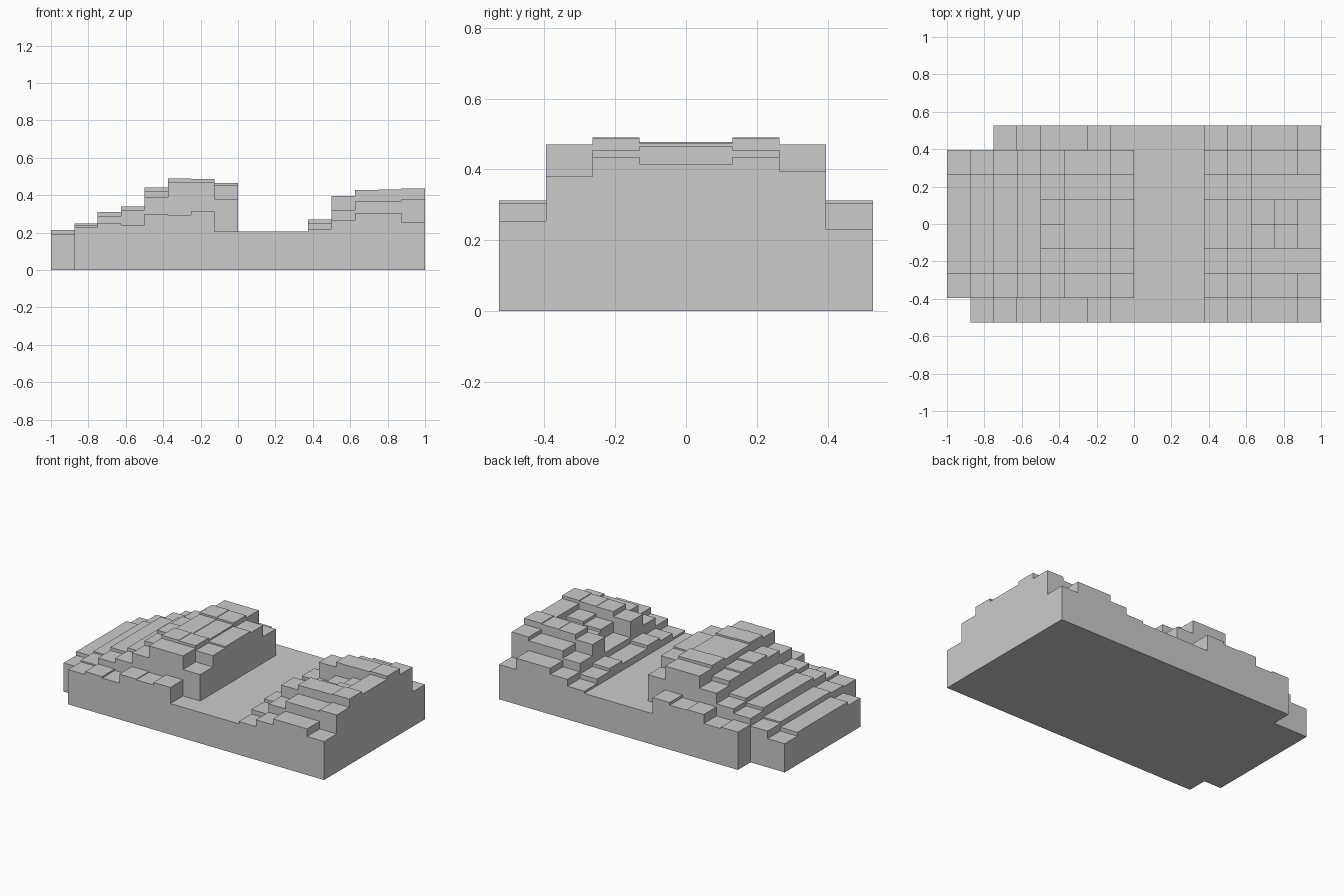
import bpy, bmesh

if "Cube" in bpy.data.objects:
    bpy.data.objects.remove(bpy.data.objects["Cube"])

COLS, ROWS = 16, 8
DX, DY = 2 / COLS, 1.055 / ROWS
X0, Y0 = -1.0, -0.5275
FLOOR = 0.205

# Height profiles along x: left hill, flat valley, right hill
valley = [FLOOR] * 3
edge = [0, .23, .25, .24, .30, .295, .312, FLOOR] + valley + [.22, .265, .305, .305, .255]
outer = [.19, .24, .29, .32, .39, .47, .47, .38] + valley + [.25, .32, .37, .37, .38]
inner = [.215, .25, .31, .34, .42, .49, .487, .455] + valley + [.27, .395, .428, .43, .435]
middle = [.215, .25, .31, .34, .44, .478, .475, .465] + valley + [.25, .29, .36, .38, .415]

# Rows mirror front to back, with a few uneven cells
half = [edge, outer, inner, middle]
height = [list(r) for r in half + half[::-1]]
height[7][1] = 0
height[7][15] = .23
height[6][15] = .395
height[4][4] = .43
height[4][13] = .34
height[4][14] = .36


def h(i, j):
    return height[j][i] if 0 <= i < COLS and 0 <= j < ROWS else 0


bm = bmesh.new()


def quad(*pts):
    bm.faces.new([bm.verts.new(p) for p in pts])


for j in range(ROWS):
    for i in range(COLS):
        z = h(i, j)
        if z == 0:
            continue
        xa, ya = X0 + i * DX, Y0 + j * DY
        c = [(xa, ya), (xa + DX, ya), (xa + DX, ya + DY), (xa, ya + DY)]
        # step top and underside
        quad(*[(*p, z) for p in c])
        quad(*[(*p, 0) for p in reversed(c)])
        # risers down to each lower neighbour
        for k, (di, dj) in enumerate([(0, -1), (1, 0), (0, 1), (-1, 0)]):
            low = h(i + di, j + dj)
            if low < z:
                a, b = c[k], c[(k + 1) % 4]
                quad((*a, low), (*b, low), (*b, z), (*a, z))

bmesh.ops.remove_doubles(bm, verts=bm.verts, dist=1e-5)
mesh = bpy.data.meshes.new("stepped_terrain")
bm.to_mesh(mesh)
bm.free()
bpy.context.collection.objects.link(bpy.data.objects.new("stepped_terrain", mesh))
